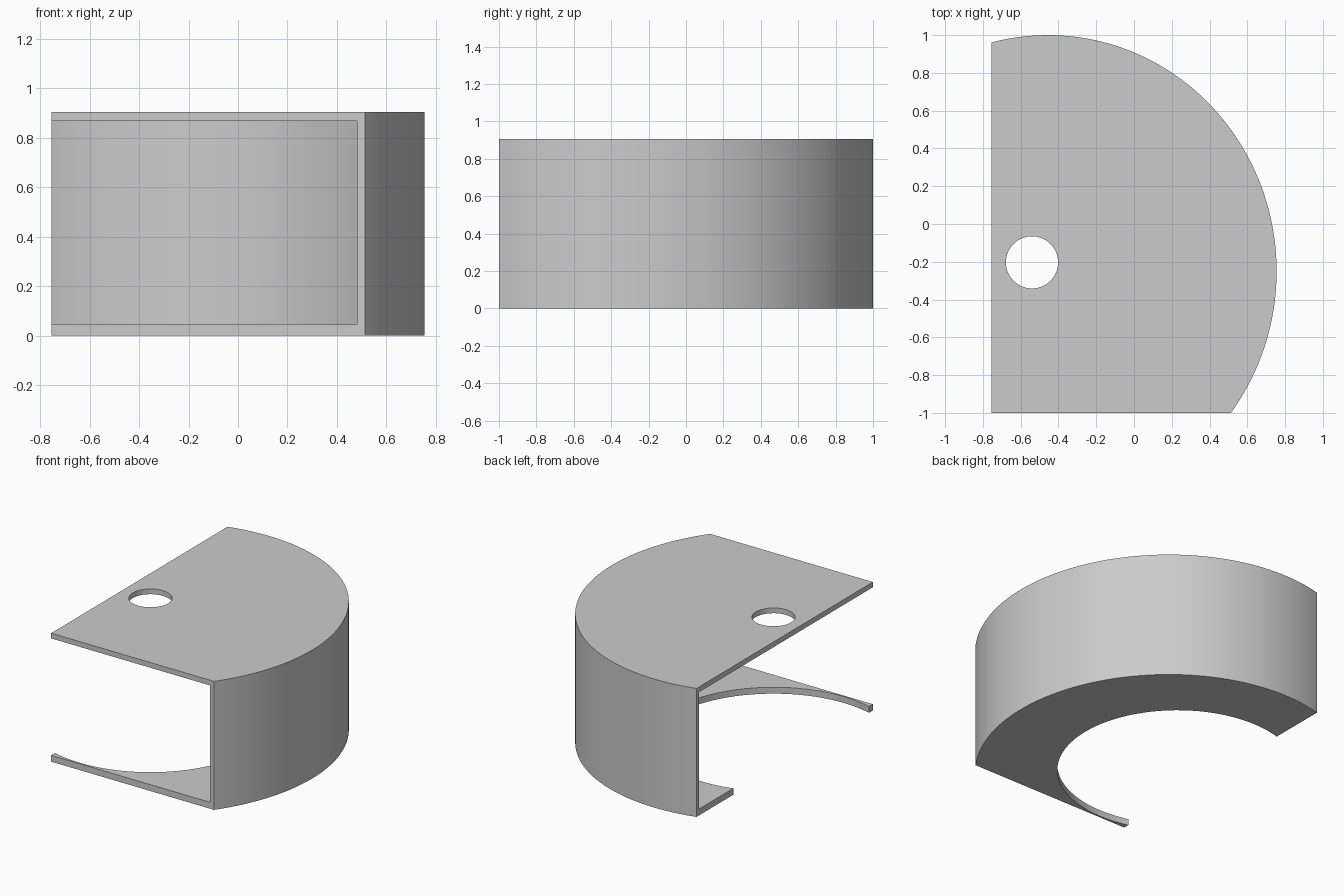
import bpy, bmesh, math

cube = bpy.data.objects.get("Cube")
if cube:
    bpy.data.objects.remove(cube, do_unlink=True)

LEFT, FRONT, HEIGHT = -0.755, -1.0, 0.905
FLOOR, CEILING, WALL = 0.045, 0.868, 0.025
CENTRE, RADII = (-0.455, -0.25), (1.21, 1.25)
HOLE = (-0.54, -0.203)

grey = bpy.data.materials.new("light grey")
grey.use_nodes = True
colour = (0.6, 0.6, 0.6, 1)
grey.diffuse_color = colour
grey.node_tree.nodes["Principled BSDF"].inputs["Base Color"].default_value = colour


def prism(name, outline, bottom, top):
    """Extrude a closed outline upwards into a solid."""
    bm = bmesh.new()
    face = bm.faces.new([bm.verts.new((x, y, bottom)) for x, y in outline])
    grown = bmesh.ops.extrude_face_region(bm, geom=[face])["geom"]
    verts = [v for v in grown if isinstance(v, bmesh.types.BMVert)]
    bmesh.ops.translate(bm, verts=verts, vec=(0, 0, top - bottom))
    bmesh.ops.recalc_face_normals(bm, faces=bm.faces[:])
    mesh = bpy.data.meshes.new(name)
    bm.to_mesh(mesh)
    bm.free()
    mesh.materials.append(grey)
    obj = bpy.data.objects.new(name, mesh)
    bpy.context.collection.objects.link(obj)
    return obj


def curved_outline(inset, left, front, steps=96):
    """Elliptical arc closed by a straight left side and a straight front."""
    (cx, cy), (a, b) = CENTRE, [r - inset for r in RADII]
    start = math.asin((front - cy) / b)
    end = math.acos((left - cx) / a)
    angles = [start + (end - start) * i / steps for i in range(steps + 1)]
    return [(left, front)] + [(cx + a * math.cos(t), cy + b * math.sin(t)) for t in angles]


def circle(radius, steps=96):
    return [(HOLE[0] + radius * math.cos(math.tau * i / steps),
             HOLE[1] + radius * math.sin(math.tau * i / steps)) for i in range(steps)]


# Curved housing, open at the left and front
housing = prism("curved_housing", curved_outline(0, LEFT, FRONT), 0, HEIGHT)

# Cavity, round hole in the roof, large round cutout in the floor
cutters = [
    prism("cavity_cutter", curved_outline(WALL, LEFT - 0.1, FRONT - 0.1), FLOOR, CEILING),
    prism("roof_hole_cutter", circle(0.138), 0.6, 1.1),
    prism("floor_cutout_cutter", circle(0.785), -0.2, 0.3),
]
bpy.context.view_layer.objects.active = housing
for cutter in cutters:
    cutter.hide_render = True
    cut = housing.modifiers.new(cutter.name, "BOOLEAN")
    cut.operation, cut.solver, cut.object = "DIFFERENCE", "EXACT", cutter
    bpy.ops.object.modifier_apply(modifier=cut.name)
    bpy.data.objects.remove(cutter, do_unlink=True)

# Smooth curved walls with crisp edges
bpy.ops.object.select_all(action="DESELECT")
housing.select_set(True)
bpy.ops.object.shade_smooth_by_angle(angle=math.radians(30))
